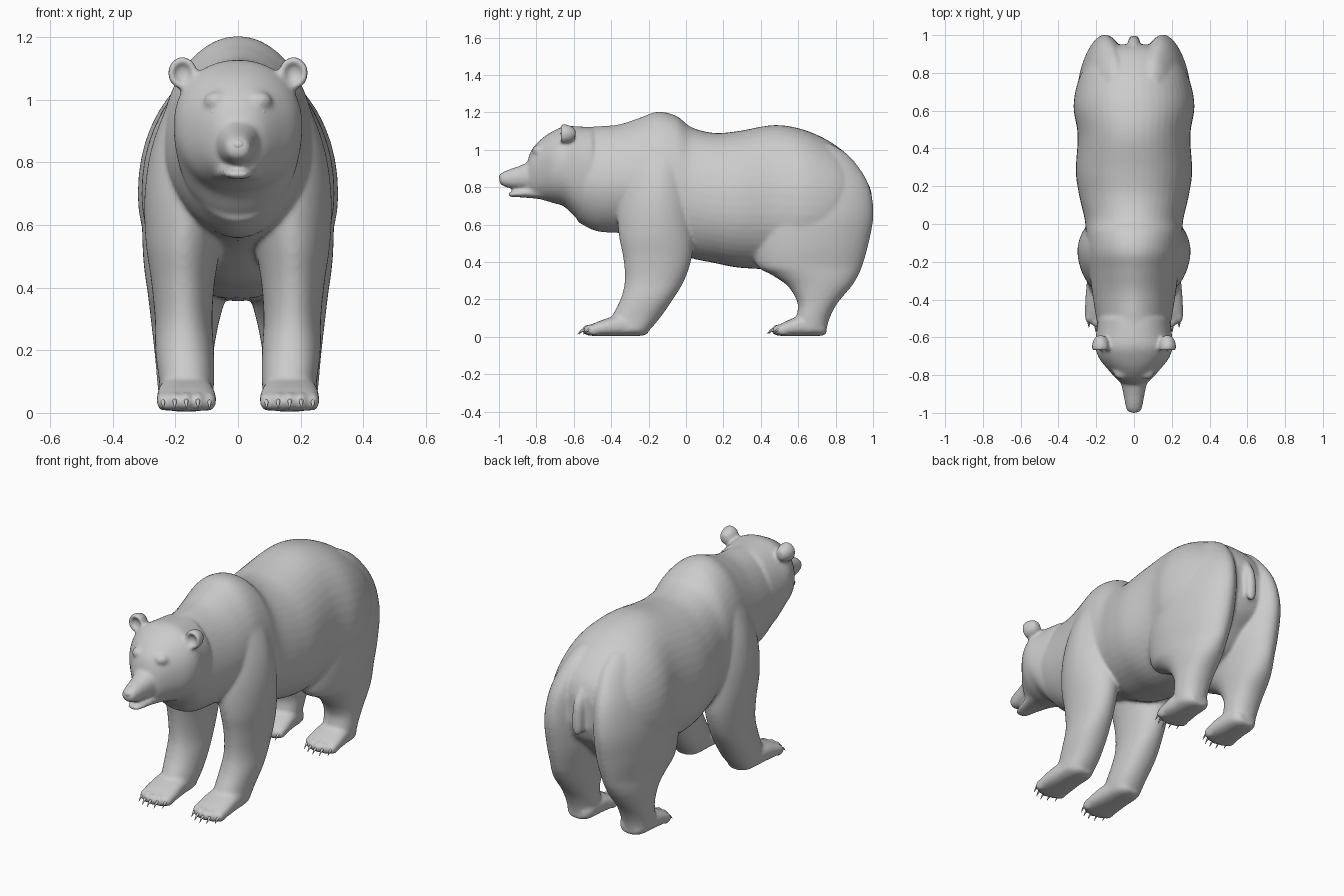
import bpy, bmesh, math
from mathutils import Vector


def catmull(rows, steps):
    # smooth interpolation between section rows
    out = []
    for i in range(len(rows) - 1):
        p = [rows[max(i - 1, 0)], rows[i], rows[i + 1], rows[min(i + 2, len(rows) - 1)]]
        for s in range(steps):
            t = s / steps
            out.append([0.5 * (2 * b + (c - a) * t + (2 * a - 5 * b + 4 * c - d) * t * t
                               + (3 * b - a - 3 * c + d) * t ** 3) for a, b, c, d in zip(*p)])
    return out + [list(rows[-1])]


def loft(name, axis, rows, side=1, power=2.0, peak=0.5, steps=5, segs=48):
    # rows: (position on axis, x0, x1, v0, v1[, power]); v is z for axis 'y' and y for axis 'z'
    bm = bmesh.new()
    rings = []
    for t, x0, x1, v0, v1, *p in catmull(rows, steps):
        e = 2 / (p[0] if p else power)
        vc = v0 + (v1 - v0) * peak
        ring = []
        for k in range(segs):
            a = 2 * math.pi * k / segs
            c, s = math.cos(a), math.sin(a)
            x = (x0 + x1) / 2 + (x1 - x0) / 2 * math.copysign(abs(c) ** e, c)
            v = vc + (v1 - vc if s > 0 else vc - v0) * math.copysign(abs(s) ** e, s)
            ring.append(bm.verts.new((side * x, t, v) if axis == 'y' else (side * x, v, t)))
        rings.append(ring)
    for a, b in zip(rings, rings[1:]):
        for k in range(segs):
            bm.faces.new((a[k], a[(k + 1) % segs], b[(k + 1) % segs], b[k]))
    bm.faces.new(rings[0])
    bm.faces.new(rings[-1])
    return finish(name, bm)


def ball(name, loc, scale):
    bm = bmesh.new()
    bmesh.ops.create_uvsphere(bm, u_segments=20, v_segments=12, radius=1)
    for v in bm.verts:
        v.co = Vector([c * s + o for c, s, o in zip(v.co, scale, loc)])
    return finish(name, bm)


def finish(name, bm):
    bmesh.ops.recalc_face_normals(bm, faces=bm.faces)
    me = bpy.data.meshes.new(name)
    bm.to_mesh(me)
    bm.free()
    me.shade_smooth()
    ob = bpy.data.objects.new(name, me)
    bpy.context.collection.objects.link(ob)
    return ob


def sym(rows):
    # centred sections: (y, half width, z0, z1[, power])
    return [(y, -w, w, a, b, *p) for y, w, a, b, *p in rows]


skin = []

# torso with neck and shoulder hump
skin.append(loft("torso", 'y', sym([
    (-.58, .185, .615, 1.12, 1.9), (-.48, .203, .565, 1.125, 1.85), (-.36, .222, .555, 1.135, 1.85),
    (-.25, .237, .54, 1.17, 1.9), (-.15, .25, .51, 1.203, 2), (-.05, .255, .46, 1.18, 2.1),
    (.03, .262, .42, 1.12, 2.1), (.15, .29, .395, 1.09, 2.1), (.28, .308, .37, 1.10, 2.1),
    (.47, .298, .36, 1.132, 2.1), (.62, .32, .36, 1.11, 2.1), (.75, .298, .40, 1.055, 2.1),
    (.85, .25, .50, .985, 2.1), (.92, .18, .57, .91, 2.1), (.95, .09, .64, .84, 2.1)]), peak=.45))

# head, upper muzzle and lower jaw
skin.append(loft("head", 'y', sym([
    (-.50, .19, .60, 1.12), (-.58, .20, .63, 1.125), (-.65, .205, .695, 1.125),
    (-.71, .185, .715, 1.10), (-.77, .138, .733, 1.06), (-.825, .088, .748, 1.0),
    (-.85, .052, .77, .93)]), power=2.15, peak=.52))
skin.append(loft("muzzle", 'y', sym([
    (-.76, .095, .78, .97), (-.84, .070, .785, .935), (-.90, .056, .79, .91),
    (-.95, .047, .797, .893), (-.985, .038, .81, .877), (-.998, .024, .825, .862)]), power=2.2))
skin.append(loft("jaw", 'y', sym([
    (-.76, .085, .735, .80), (-.84, .062, .742, .80), (-.89, .05, .746, .787),
    (-.93, .04, .747, .777), (-.95, .024, .752, .77)]), power=2.2))

# short tail
skin.append(loft("tail", 'z', [
    (.62, -.014, .014, .965, .985), (.65, -.028, .028, .948, .996), (.72, -.03, .03, .935, .998),
    (.80, -.03, .03, .91, .985), (.87, -.024, .024, .87, .945)]))

for s in (1, -1):
    # front leg from shoulder to wrist
    skin.append(loft("front_leg", 'z', [
        (.03, .085, .25, -.42, -.20, 2.2), (.10, .076, .252, -.40, -.14, 2.2),
        (.20, .077, .264, -.35, -.07, 2.2), (.30, .082, .265, -.327, -.01, 2.1),
        (.42, .074, .277, -.335, .03, 2), (.55, .05, .295, -.36, .04, 1.85),
        (.70, .01, .298, -.365, .04, 1.8), (.85, .01, .275, -.33, .02, 1.8),
        (1.0, .04, .217, -.27, -.01, 2), (1.08, .06, .16, -.22, -.06, 2)], side=s, peak=.55))
    # hind leg from haunch to ankle
    skin.append(loft("hind_leg", 'z', [
        (.03, .095, .25, .59, .75, 2.2), (.10, .085, .258, .59, .768, 2.2),
        (.18, .08, .265, .597, .81, 2.2), (.27, .065, .275, .545, .885, 2.1),
        (.33, .05, .282, .46, .922, 2), (.38, .035, .288, .38, .943, 1.95),
        (.50, .01, .303, .35, .977, 1.9), (.66, .004, .303, .34, 1.003, 1.85),
        (.82, .004, .268, .37, .975, 1.85), (.96, .01, .20, .48, .88, 1.9),
        (1.03, .04, .14, .58, .78, 2)], side=s, peak=.45))
    # paws, toes and claws: heel y, toe y
    for part, heel, toe in (("front", -.205, -.535), ("hind", .75, .477)):
        L = toe - heel
        skin.append(loft(part + "_paw", 'y', [
            (heel, .12, .21, .015, .07), (heel + .12 * L, .09, .24, .005, .10),
            (heel + .45 * L, .078, .254, .004, .115), (heel + .75 * L, .07, .26, .004, .088),
            (heel + .93 * L, .073, .257, .006, .062), (toe + .005, .10, .23, .015, .045)],
            side=s, power=2.6))
        for i in range(-2, 3):
            x, y = .165 + .037 * i, toe + .008 * i * i
            skin.append(ball(part + "_toe", (s * x, y + .012, .036), (.021, .034, .03)))
            loft(part + "_claw", 'y', [
                (y, x - .008, x + .008, .032, .05), (y - .025, x - .006, x + .006, .027, .04),
                (y - .045, x - .001, x + .001, .012, .015)], side=s, steps=3, segs=10)
    # cupped ear
    ear = []
    for y, r in ((-.59, .02), (-.61, .036), (-.64, .046), (-.665, .045), (-.675, .036),
                 (-.66, .026), (-.65, .014)):
        ear.append((y, .177 - r, .177 + r, 1.085 - r * 1.1, 1.085 + r * 1.1))
    skin.append(loft("ear", 'y', ear, side=s, steps=2))
    # brow and eye
    skin.append(ball("brow", (s * .065, -.785, .995), (.045, .038, .032)))
    ball("eye", (s * .077, -.805, .96), (.012, .012, .011))

# nose pad
ball("nose", (0, -.977, .855), (.027, .023, .02))

# fuse the body parts into one smooth skin
bpy.ops.object.select_all(action='DESELECT')
for ob in skin:
    ob.select_set(True)
body = skin[0]
bpy.context.view_layer.objects.active = body
bpy.ops.object.join()
body.name = "bear_body"
rm = body.modifiers.new("fuse", 'REMESH')
rm.mode = 'VOXEL'
rm.voxel_size = .009
rm.use_smooth_shade = True
sm = body.modifiers.new("soften", 'SMOOTH')
sm.factor = .5
sm.iterations = 8
